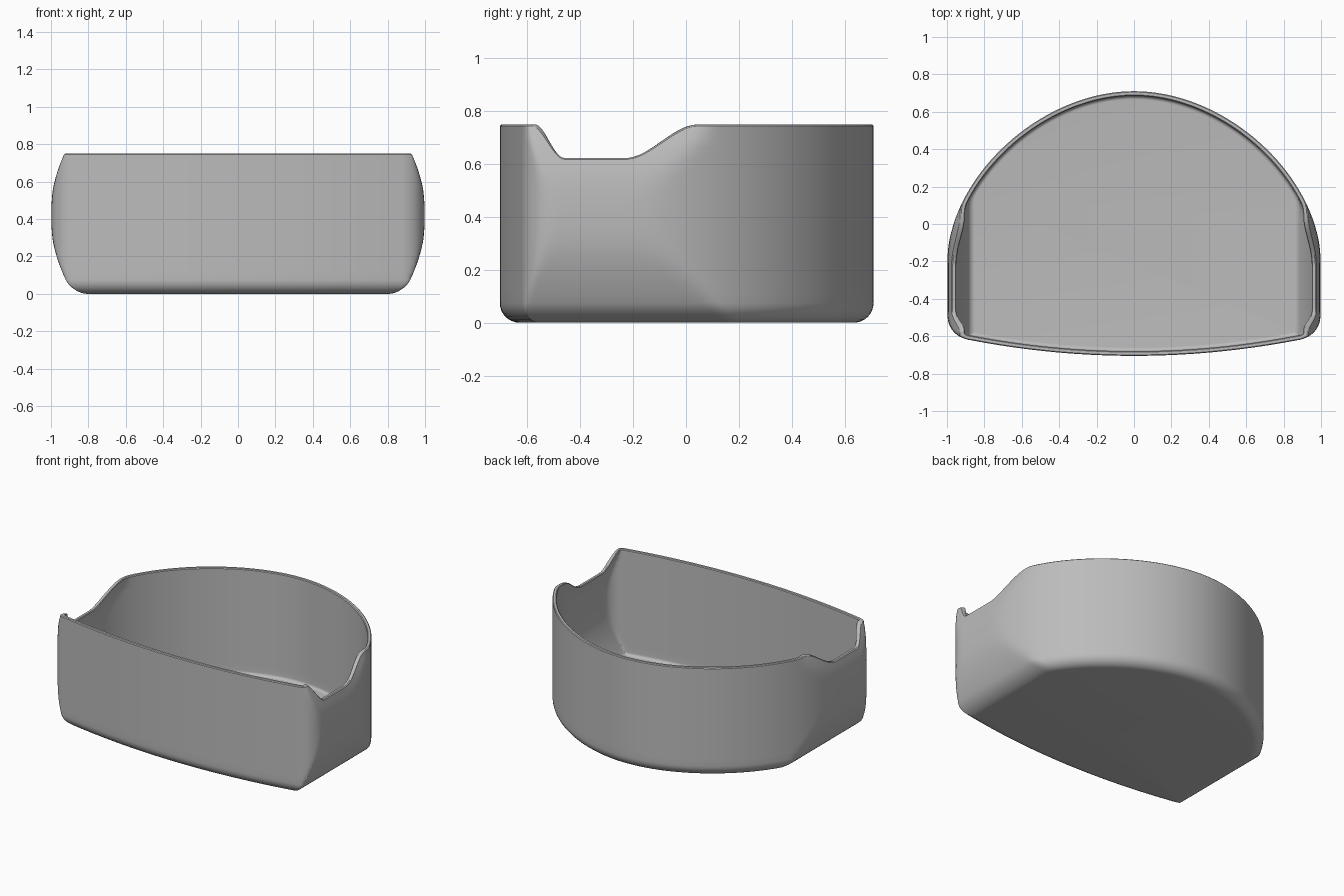
import bpy, bmesh, math
from mathutils import Vector
from mathutils.geometry import interpolate_bezier

cube = bpy.data.objects.get("Cube")
if cube:
    bpy.data.objects.remove(cube, do_unlink=True)

HEIGHT, NOTCH = 0.75, 0.623
WALL, FLOOR = 0.025, 0.03
OUTER_FILLET, INNER_FILLET = 0.075, 0.02


def bezier(a, b, c, d, count):
    pts = [Vector((*p, 0)) for p in (a, b, c, d)]
    return interpolate_bezier(*pts, count)[:-1]


def smoothstep(a, b, v):
    t = min(max((v - a) / (b - a), 0), 1)
    return t * t * (3 - 2 * t)


def half_width(z):
    # barrel-shaped side walls
    return 1.003 - 0.69 * (z - 0.42) ** 2


def soft_min(a, b, k=0.014):
    h = max(k - abs(a - b), 0) / k
    return min(a, b) - h * h * k / 4


def rim_height(y):
    # finger notch in each side wall
    dip = smoothstep(-0.585, -0.46, y) * (1 - smoothstep(-0.23, 0.05, y))
    return HEIGHT - (HEIGHT - NOTCH) * dip


# Plan outline: domed back, straight side, round corner, bowed front
half = bezier((0, .71), (.5, .71), (1, .25), (1, -.22), 64)
half += bezier((1, -.22), (1, -.3), (1, -.39), (1, -.47), 20)
half += bezier((1, -.47), (1, -.56), (.95, -.61), (.87, -.622), 24)
half += [Vector((x, -0.705 + 0.11 * x * x, 0))
         for x in (0.87 * (1 - i / 24) for i in range(25))]
outline = half + [Vector((-p.x, p.y, 0)) for p in half[-2:0:-1]]
count = len(outline)
normals = []
for i in range(count):
    tangent = outline[(i + 1) % count] - outline[i - 1]
    normals.append(Vector((-tangent.y, tangent.x, 0)).normalized())

bm = bmesh.new()


def ring(inset, height):
    verts = []
    for p, n in zip(outline, normals):
        z = height(rim_height(p.y))
        q = p - n * inset
        x = soft_min(abs(q.x), half_width(z) - inset)
        verts.append(bm.verts.new((math.copysign(x, q.x), q.y, z)))
    return verts


def fillet(base_z, radius, inset):
    rings = []
    for i in range(9):
        a = math.pi / 2 * i / 8
        z = base_z + radius * (1 - math.cos(a))
        rings.append(ring(inset + radius * (1 - math.sin(a)), lambda top, z=z: z))
    return rings


def wall(base_z, inset):
    return [ring(inset, lambda top, t=i / 16: base_z + t * (top - 0.005 - base_z))
            for i in range(1, 17)]


# Outer shell, softened rim, inner shell
outer = fillet(0, OUTER_FILLET, 0) + wall(OUTER_FILLET, 0)
rim = [ring(d, lambda top: top) for d in (0.005, WALL - 0.005)]
inner = fillet(FLOOR, INNER_FILLET, WALL) + wall(FLOOR + INNER_FILLET, WALL)
rings = outer + rim + inner[::-1]
for a, b in zip(rings, rings[1:]):
    for i in range(count):
        j = (i + 1) % count
        bm.faces.new((a[i], a[j], b[j], b[i]))
bm.faces.new(rings[0])
bm.faces.new(rings[-1])
bmesh.ops.recalc_face_normals(bm, faces=bm.faces)

mesh = bpy.data.meshes.new("bin_body")
bm.to_mesh(mesh)
bm.free()
body = bpy.data.objects.new("bin_body", mesh)
bpy.context.collection.objects.link(body)

# Grey plastic
grey = bpy.data.materials.new("grey_plastic")
grey.use_nodes = True
grey.diffuse_color = (0.5, 0.5, 0.5, 1)
grey.node_tree.nodes["Principled BSDF"].inputs["Base Color"].default_value = (0.5, 0.5, 0.5, 1)
mesh.materials.append(grey)

bpy.ops.object.select_all(action='DESELECT')
body.select_set(True)
bpy.context.view_layer.objects.active = body
bpy.ops.object.shade_smooth_by_angle(angle=math.radians(30))
